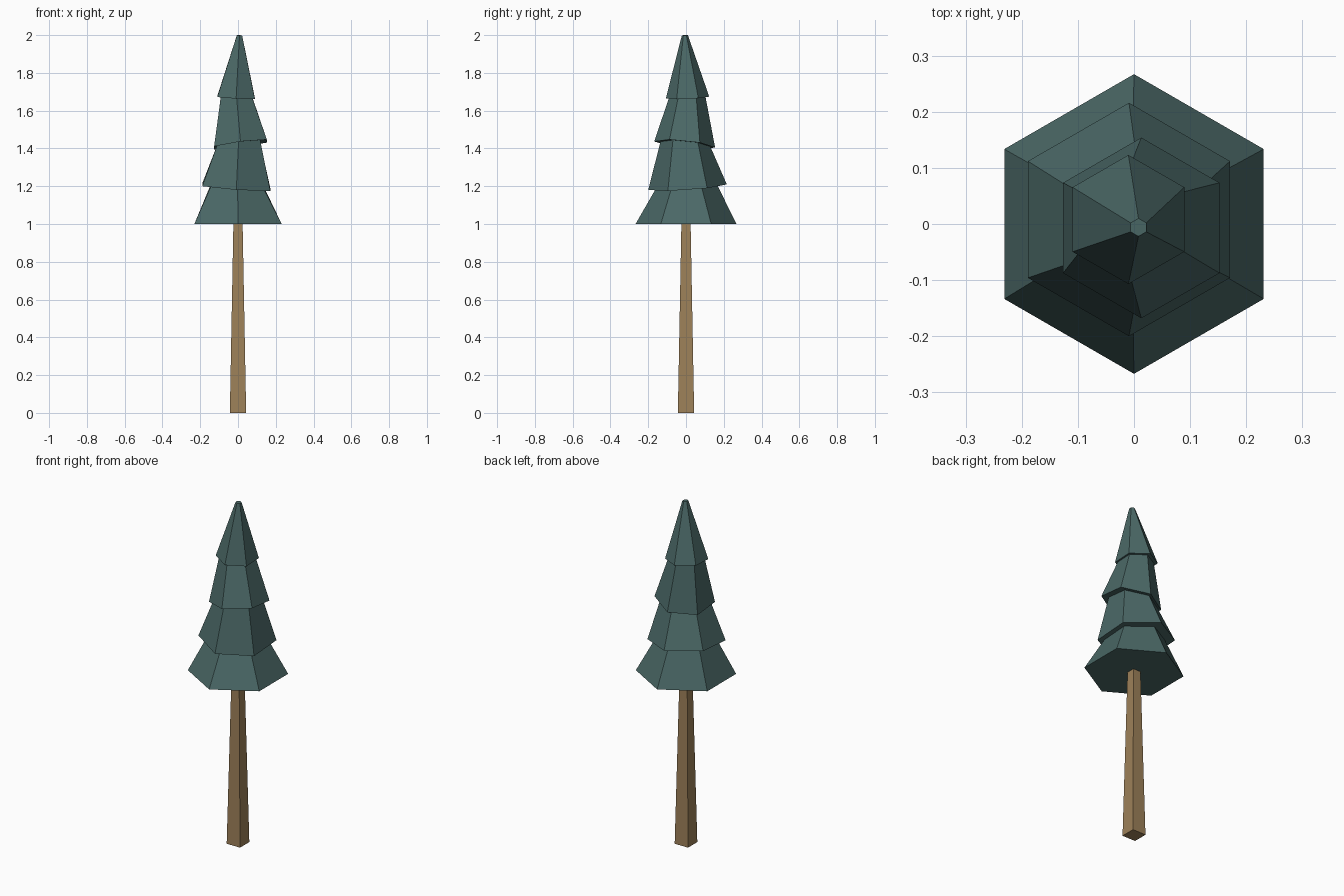
import bpy, bmesh
from math import cos, sin, pi

if "Cube" in bpy.data.objects:
    bpy.data.objects.remove(bpy.data.objects["Cube"])


def material(name, rgb):
    m = bpy.data.materials.new(name)
    m.diffuse_color = (*rgb, 1)
    m.use_nodes = True
    m.node_tree.nodes["Principled BSDF"].inputs["Base Color"].default_value = m.diffuse_color
    return m


def loft(name, rings, sides, phase, mat):
    """Skin a stack of tilted polygon rings: (cx, cy, z, radius, slope_x, slope_y)."""
    bm = bmesh.new()
    loops = []
    for cx, cy, z, r, sx, sy in rings:
        loop = []
        for i in range(sides):
            a = phase + 2 * pi * i / sides
            dx, dy = r * cos(a), r * sin(a)
            loop.append(bm.verts.new((cx + dx, cy + dy, z + sx * dx + sy * dy)))
        loops.append(loop)
    for lo, hi in zip(loops, loops[1:]):
        for i in range(sides):
            j = (i + 1) % sides
            bm.faces.new((lo[i], lo[j], hi[j], hi[i]))
    bm.faces.new(loops[0][::-1])
    bm.faces.new(loops[-1])
    bmesh.ops.recalc_face_normals(bm, faces=bm.faces)
    me = bpy.data.meshes.new(name)
    bm.to_mesh(me)
    bm.free()
    me.materials.append(mat)
    ob = bpy.data.objects.new(name, me)
    bpy.context.collection.objects.link(ob)
    return ob


bark = material("bark", (0.34, 0.22, 0.10))
needles = material("needles", (0.07, 0.14, 0.135))

# Square tapered trunk
loft("trunk", [(0, 0, 0, 0.061, 0, 0), (0, 0, 1.02, 0.034, 0, 0)], 4, pi / 4, bark)

# Foliage: four hexagonal skirts, the upper ones tilted in alternating directions
t2, t3, t4 = (-0.07, 0.07), (0.13, -0.10), (-0.055, 0.045)
loft("foliage", [
    (0, 0, 1.0, 0.267, 0, 0),
    (-0.002, 0.002, 1.196, 0.163, *t2),
    (-0.009, 0.008, 1.195, 0.208, *t2),
    (0.003, -0.003, 1.423, 0.132, *t3),
    (0.013, -0.007, 1.421, 0.161, *t3),
    (-0.007, 0.006, 1.670, 0.097, *t4),
    (-0.010, 0.008, 1.669, 0.115, *t4),
    (0.008, -0.006, 1.999, 0.016, *t4),
], 6, pi / 6, needles)
